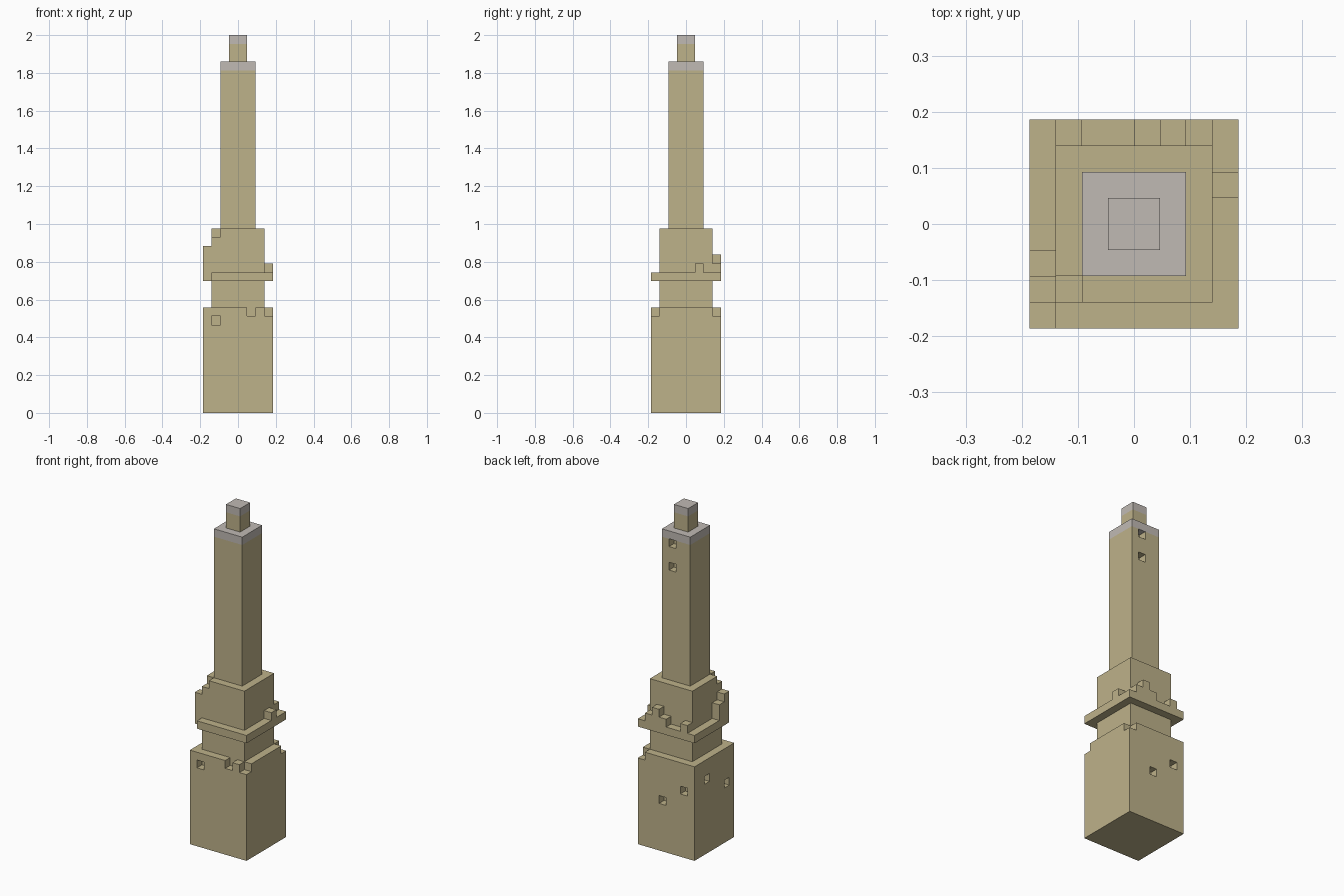
import bpy
import bmesh
from mathutils import Vector

if "Cube" in bpy.data.objects:
    bpy.data.objects.remove(bpy.data.objects["Cube"], do_unlink=True)

UNIT = 2 / 43          # edge of one building block
ORIGIN = Vector((4, 4, 0))


def make_material(name, rgb):
    mat = bpy.data.materials.new(name)
    mat.use_nodes = True
    color = (*rgb, 1.0)
    mat.diffuse_color = color
    mat.node_tree.nodes["Principled BSDF"].inputs["Base Color"].default_value = color
    return mat


sandstone = make_material("sandstone", (0.515, 0.445, 0.254))
pale_stone = make_material("pale_stone", (0.527, 0.491, 0.456))


def block(low, high):
    """All unit cells of a box, given in block coordinates."""
    return {(x, y, z)
            for x in range(low[0], high[0])
            for y in range(low[1], high[1])
            for z in range(low[2], high[2])}


def square(inset, bottom, top):
    """A centred square storey."""
    return block((inset, inset, bottom), (8 - inset, 8 - inset, top))


def column(x, y, top, bottom=16):
    return block((x, y, bottom), (x + 1, y + 1, top))


parts = {}

# Base with broken rim corners and small square wall openings
base_gaps = {(5, 0, 11), (7, 0, 11), (7, 7, 11)}
base_openings = {(1, 0, 10), (4, 7, 6), (1, 7, 8), (0, 5, 9), (0, 1, 7)}
parts["base"] = square(0, 0, 12) - base_gaps - base_openings

# Recessed neck and the ledge with one missing corner
parts["neck"] = square(1, 12, 15)
parts["ledge"] = square(0, 15, 16) - {(0, 0, 15)}

# Middle storey with a chipped top corner
parts["middle_storey"] = square(1, 16, 21) - {(1, 1, 20)}

# Ruined parapet remains standing on the ledge
parts["right_parapet"] = column(0, 1, 19) | column(0, 2, 18)
parts["left_parapet"] = column(7, 5, 17)
parts["back_parapet"] = set()
for x, top in ((1, 17), (4, 17), (5, 18), (6, 17)):
    parts["back_parapet"] |= column(x, 7, top)

# Tall shaft with two openings at the back, and the top finial
parts["shaft"] = square(2, 21, 40) - {(4, 5, 38), (4, 5, 35)}
parts["finial"] = square(3, 40, 43)

PALE_LAYERS = (39, 42)   # capping courses
solid = set().union(*parts.values())


def build(name, cells):
    """Skin the outside of a part and merge its flat faces."""
    bm = bmesh.new()
    for cell in sorted(cells):
        center = Vector(cell) + Vector((0.5, 0.5, 0.5)) - ORIGIN
        for axis in range(3):
            for sign in (-1, 1):
                normal = Vector((0, 0, 0))
                normal[axis] = sign
                neighbour = tuple(int(c + n) for c, n in zip(cell, normal))
                if neighbour in solid:
                    continue
                u = Vector((0, 0, 0))
                u[(axis + 1) % 3] = 0.5
                v = normal.cross(u)
                middle = center + normal / 2
                corners = (middle - u - v, middle + u - v,
                           middle + u + v, middle - u + v)
                face = bm.faces.new([bm.verts.new(p * UNIT) for p in corners])
                face.material_index = int(cell[2] in PALE_LAYERS)
    bmesh.ops.remove_doubles(bm, verts=bm.verts[:], dist=UNIT / 100)
    bmesh.ops.dissolve_limit(bm, angle_limit=0.01, verts=bm.verts[:],
                             edges=bm.edges[:], delimit={'MATERIAL'})
    mesh = bpy.data.meshes.new(name)
    bm.to_mesh(mesh)
    bm.free()
    mesh.materials.append(sandstone)
    mesh.materials.append(pale_stone)
    bpy.context.collection.objects.link(bpy.data.objects.new(name, mesh))


for part_name, part_cells in parts.items():
    build(part_name, part_cells)
